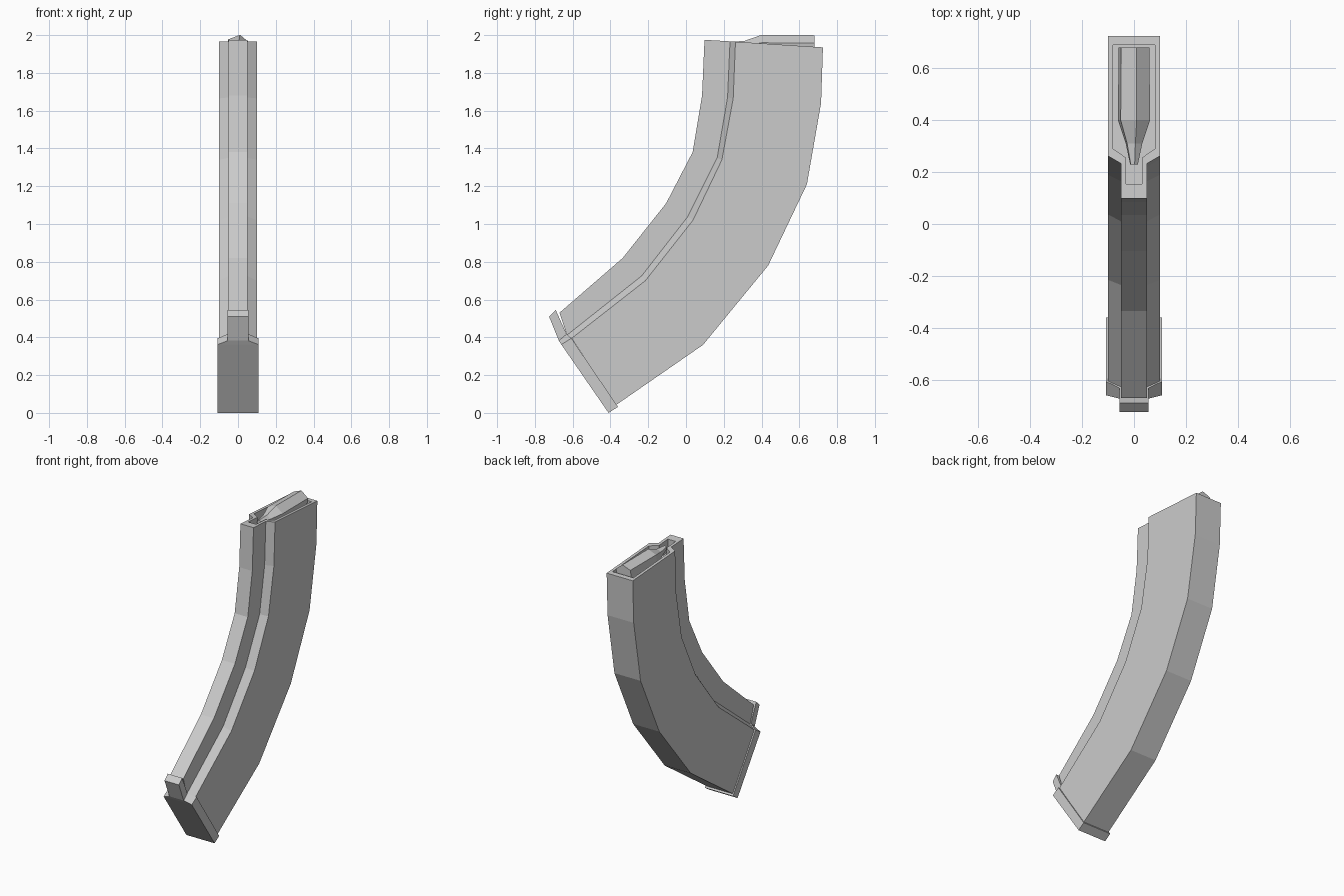
import bpy, bmesh
from math import sin, cos, pi, radians

if "Cube" in bpy.data.objects:
    bpy.data.objects.remove(bpy.data.objects["Cube"])


def loft(name, rings, fills):
    """Skin rings of equal size; fills lists the index faces that close both ends."""
    bm = bmesh.new()
    vs = [[bm.verts.new(p) for p in r] for r in rings]
    n = len(vs[0])
    for a, b in zip(vs, vs[1:]):
        for i in range(n):
            j = (i + 1) % n
            bm.faces.new((a[i], a[j], b[j], b[i]))
    for end in (vs[0], vs[-1]):
        for f in fills:
            bm.faces.new([end[i] for i in f])
    bmesh.ops.recalc_face_normals(bm, faces=bm.faces)
    me = bpy.data.meshes.new(name)
    bm.to_mesh(me)
    bm.free()
    ob = bpy.data.objects.new(name, me)
    bpy.context.collection.objects.link(ob)
    return ob


def section(f, s1, s2, b, narrow, wide):
    """Stepped cross-section: narrow front rib, chamfer, wide back."""
    half = [(narrow, *f), (narrow, *s1), (wide, *s2), (wide, *b)]
    return half + [(-x, y, z) for x, y, z in reversed(half)]


STEP_FILL = [(0, 1, 6, 7), (1, 2, 5, 6), (2, 3, 4, 5)]

# Curved body: front edge, step inner, step outer, back edge per station
stations = [
    ((-.67, .53), (-.63, .412), (-.605, .395), (-.37, .042)),
    ((-.335, .82), (-.235, .725), (-.215, .70), (.09, .36)),
    ((-.105, 1.11), (.01, 1.04), (.037, 1.02), (.435, .78)),
    ((.035, 1.38), (.165, 1.35), (.19, 1.34), (.64, 1.21)),
    ((.085, 1.68), (.22, 1.67), (.25, 1.665), (.715, 1.64)),
    ((.098, 1.975), (.233, 1.967), (.262, 1.965), (.725, 1.935)),
]
rings = [section(*s, .05, .10) for s in stations]


# Open mouth: inner rim, then the recess floor
def mouth(drop):
    pts = [(y, 1.975 - .064 * (y - .098) - drop) for y in (.155, .255, .29, .69)]
    return section(*pts, .03, .08)


rings += [mouth(0), mouth(.09)]
loft("curved_body", rings, STEP_FILL)

# Base cap, slightly wider than the body
loft("base_cap", [
    section((-.725, .51), (-.673, .382), (-.66, .362), (-.41, 0), .055, .108),
    section((-.69, .545), (-.632, .417), (-.607, .395), (-.36, .032), .055, .108),
], STEP_FILL)

# Six-sided pointed insert lying in the mouth
profile = [(.68, .064), (.40, .066), (.31, .034), (.23, .016)]
turn = radians(9)
insert = []
for y, r in profile:
    zc = 1.936 + (.012 if y < .3 else 0)
    insert.append([(r * sin(turn + k * pi / 3), y, zc + r * cos(turn + k * pi / 3))
                   for k in range(6)])
loft("mouth_insert", insert, [tuple(range(6))])
